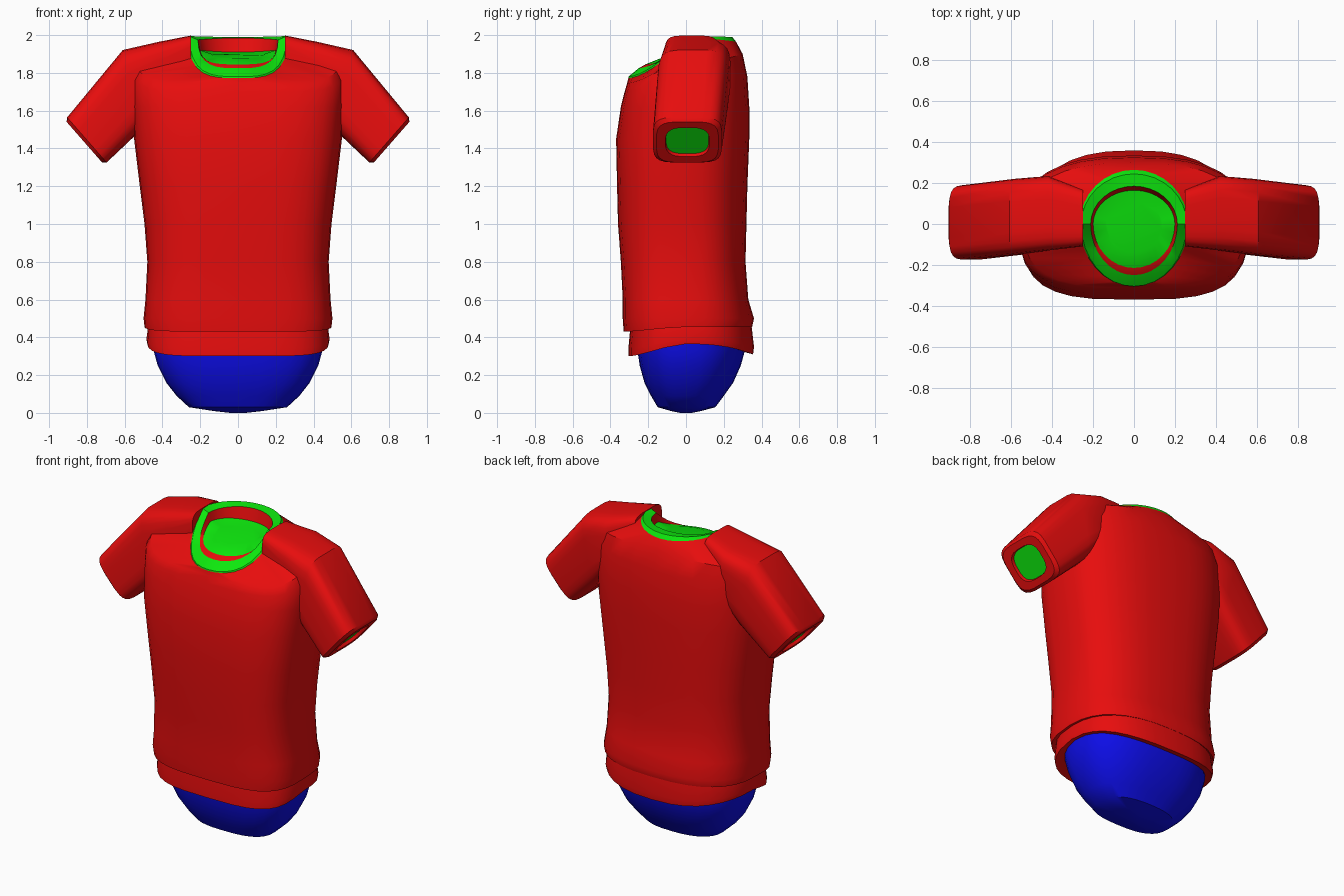
import bpy, bmesh, math
from mathutils import Vector

if "Cube" in bpy.data.objects:
    bpy.data.objects.remove(bpy.data.objects["Cube"])

N = 32


def material(name, rgb):
    m = bpy.data.materials.new(name)
    m.use_nodes = True
    m.diffuse_color = (*rgb, 1)
    m.node_tree.nodes["Principled BSDF"].inputs["Base Color"].default_value = (*rgb, 1)
    return m


RED = material("red cloth", (0.8, 0.004, 0.004))
GREEN = material("green trim", (0.004, 0.8, 0.004))
BLUE = material("blue cloth", (0.004, 0.004, 0.8))


def spow(v, p):
    return math.copysign(abs(v) ** p, v)


def ring(half_w, front, back, z_side, z_front, z_back, nf=2.0, nb=2.0):
    """Horizontal superellipse loop whose height changes towards front and back."""
    pts = []
    for i in range(N):
        a = math.tau * i / N
        c, s = math.cos(a), math.sin(a)
        p = 2 / (nf if s < 0 else nb)
        y = abs(s) ** p * (front if s < 0 else back)
        if s < 0:
            z = z_side + (z_front - z_side) * (1 - (1 + s) ** 1.6)
        else:
            z = z_side + (z_back - z_side) * s * s
        pts.append(Vector((half_w * spow(c, p), y, z)))
    return pts


def loft(name, rings, mats, rule=None, angle=35):
    """Skin the loops, close both ends; rule(band, centre) picks the material."""
    bm = bmesh.new()
    loops = [[bm.verts.new(p) for p in r] for r in rings]
    n = len(loops[0])
    for b, (lo, hi) in enumerate(zip(loops, loops[1:])):
        for i in range(n):
            j = (i + 1) % n
            f = bm.faces.new((lo[i], lo[j], hi[j], hi[i]))
            if rule:
                f.material_index = rule(b, f.calc_center_median())
    for b, lp in ((-1, loops[0]), (len(loops) - 1, loops[-1])):
        f = bm.faces.new(lp)
        if rule:
            f.material_index = rule(b, f.calc_center_median())
    bmesh.ops.recalc_face_normals(bm, faces=bm.faces)
    me = bpy.data.meshes.new(name)
    bm.to_mesh(me)
    bm.free()
    for m in mats:
        me.materials.append(m)
    ob = bpy.data.objects.new(name, me)
    bpy.context.scene.collection.objects.link(ob)
    bpy.ops.object.select_all(action="DESELECT")
    ob.select_set(True)
    bpy.context.view_layer.objects.active = ob
    bpy.ops.object.shade_smooth_by_angle(angle=math.radians(angle))
    return ob


# Shirt torso: height, half width, front, back
profile = [
    (0.50, 0.50, -0.335, 0.36),
    (0.60, 0.49, -0.335, 0.33),
    (0.80, 0.48, -0.345, 0.315),
    (1.00, 0.495, -0.36, 0.32),
    (1.20, 0.52, -0.365, 0.325),
    (1.45, 0.55, -0.37, 0.335),
    (1.62, 0.56, -0.345, 0.335),
]
torso = [ring(0.46, -0.29, 0.33, 0.46, 0.44, 0.46, 3.2, 2.5),
         ring(0.495, -0.33, 0.35, 0.455, 0.43, 0.455, 3.2, 2.5)]
torso += [ring(w, f, b, z, z, z, 3.3, 2.5) for z, w, f, b in profile]
torso += [
    ring(0.56, -0.325, 0.325, 1.80, 1.70, 1.78, 3.3, 2.5),
    ring(0.54, -0.312, 0.30, 1.86, 1.745, 1.90, 3.0, 2.5),
]
collar_start = len(torso) - 1
# Neck: raised red edge, green band, inner wall, shallow inner floor
torso += [
    ring(0.265, -0.305, 0.265, 1.985, 1.772, 1.965),
    ring(0.258, -0.305, 0.245, 1.995, 1.78, 1.99),
    ring(0.212, -0.25, 0.185, 1.975, 1.825, 1.985),
    ring(0.20, -0.215, 0.165, 1.92, 1.845, 1.91),
    ring(0.14, -0.14, 0.11, 1.90, 1.875, 1.90),
]


def torso_rule(band, centre):
    step = band - collar_start
    if step == 2:
        return 0 if centre.y < -0.06 else 1
    if step == 3:
        return 1
    return 1 if step in (1, 4, 5) else 0


torso_rule_bands = torso_rule
loft("shirt_torso", torso,
     [RED, GREEN],
     lambda b, c: 1 if b - collar_start == 2 else
     (torso_rule(2, c) if b - collar_start == 3 else torso_rule_bands(max(b - collar_start, 0) and b, c)
      if b - collar_start < 2 else 1))

# Hem band below the torso
loft("shirt_hem", [
    ring(0.44, -0.26, 0.30, 0.47, 0.46, 0.48, 3.2, 2.5),
    ring(0.475, -0.295, 0.345, 0.465, 0.45, 0.48, 3.2, 2.5),
    ring(0.485, -0.305, 0.36, 0.39, 0.34, 0.35, 3.2, 2.5),
    ring(0.48, -0.305, 0.355, 0.365, 0.30, 0.31, 3.2, 2.5),
    ring(0.44, -0.255, 0.30, 0.375, 0.315, 0.325, 3.2, 2.5),
], [RED])

# Rounded blue lower body
lower = [(0.42, 0.45, -0.26, 0.315), (0.33, 0.447, -0.257, 0.312),
         (0.25, 0.425, -0.245, 0.29), (0.16, 0.38, -0.22, 0.25),
         (0.09, 0.325, -0.185, 0.20), (0.03, 0.26, -0.15, 0.155),
         (0.01, 0.13, -0.08, 0.08), (0.0, 0.04, -0.03, 0.03)]
loft("lower_body", [ring(w, f, b, z, z, z, 2.7, 2.4) for z, w, f, b in lower], [BLUE])


# Sleeves: rounded box sections from the neck to the cuff
def section(top, bottom, y0, y1, side, scale=1.0, n=4.5, push=0.0):
    t, b = Vector((top[0], 0, top[1])), Vector((bottom[0], 0, bottom[1]))
    mid, half = (t + b) / 2, (t - b) / 2 * scale
    out = Vector((half.z, 0, -half.x)).normalized() * push
    pts = []
    for i in range(24):
        a = math.tau * (i + 0.5) / 24
        p = mid + out + half * spow(math.sin(a), 2 / n)
        p.y = (y0 + y1) / 2 + (y1 - y0) / 2 * scale * spow(math.cos(a), 2 / n)
        p.x *= side
        pts.append(p)
    return pts


CUFF = ((0.905, 1.565), (0.695, 1.325), -0.175, 0.19)
for side, label in ((1, "left"), (-1, "right")):
    loft(label + "_sleeve", [
        section((0.25, 1.998), (0.25, 1.80), -0.11, 0.17, side),
        section((0.42, 1.965), (0.42, 1.62), -0.13, 0.235, side),
        section((0.61, 1.922), (0.51, 1.50), -0.15, 0.222, side),
        section(*CUFF, side),
        section(*CUFF, side, 0.90, 4.0, 0.018),
        section(*CUFF, side, 0.64, 3.0, 0.018),
        section(*CUFF, side, 0.62, 3.0, -0.002),
    ], [RED, GREEN], lambda b, c: 1 if b == 6 else 0)
